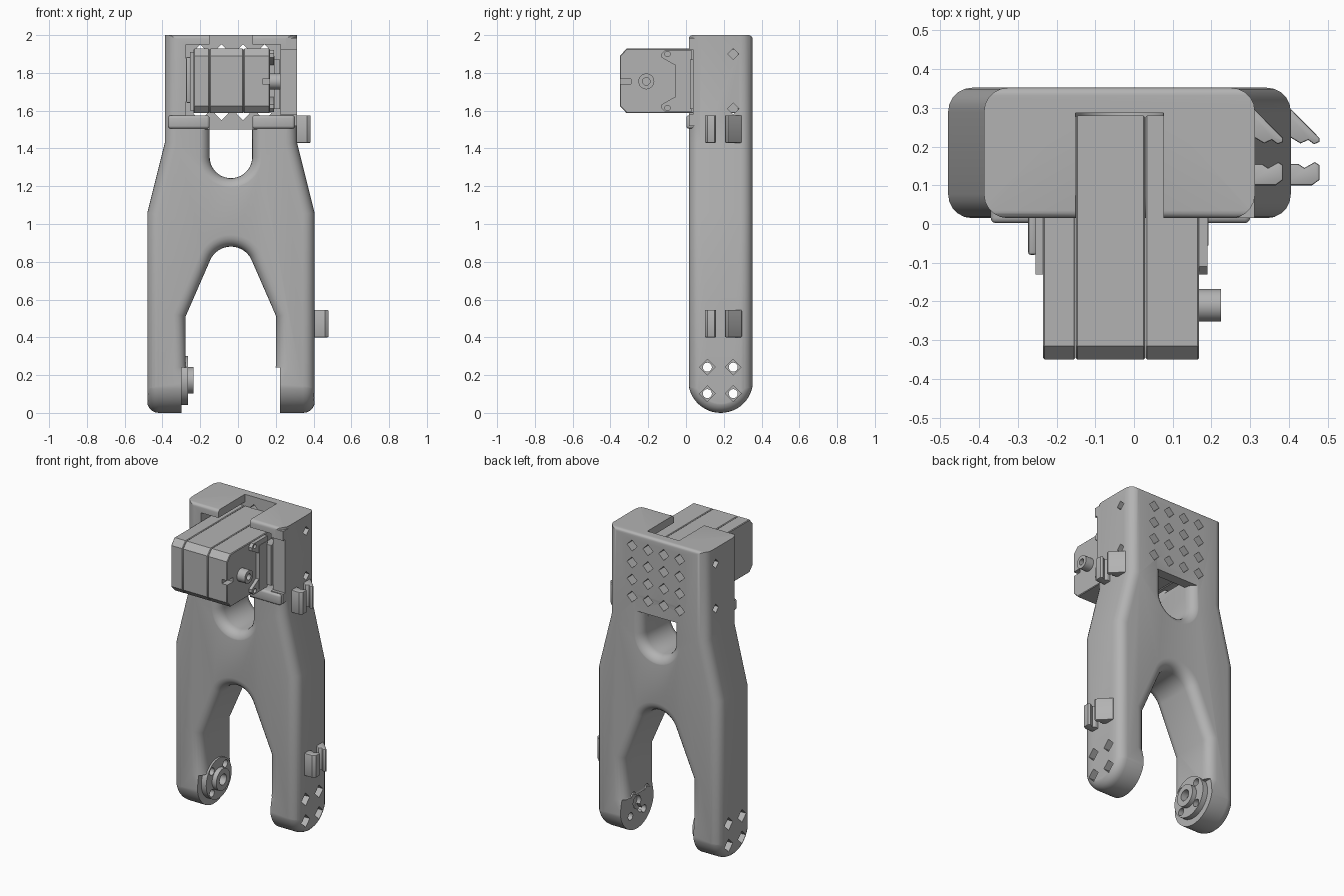
import bpy, bmesh
from math import sin, cos, pi, radians
from mathutils import Vector

cube = bpy.data.objects.get("Cube")
if cube:
    bpy.data.objects.remove(cube)

grey = bpy.data.materials.new("plain_grey")
grey.use_nodes = True
GREY = (0.45, 0.45, 0.45, 1)
grey.diffuse_color = GREY
grey.node_tree.nodes["Principled BSDF"].inputs["Base Color"].default_value = GREY

CX = -0.0375               # symmetry plane of the frame
Y0, Y1 = 0.015, 0.352      # front and back of the frame
YC = (Y0 + Y1) / 2
R = (Y1 - Y0) / 2
FILLET = 0.062
parts = []


def arc(u, v, r, a0, a1, n=14):
    """Points along an arc, angles in degrees."""
    return [(u + r * cos(radians(a0 + (a1 - a0) * i / n)),
             v + r * sin(radians(a0 + (a1 - a0) * i / n))) for i in range(n + 1)]


def ngon(u, v, r, n=24):
    return [(u + r * cos(2 * pi * i / n), v + r * sin(2 * pi * i / n)) for i in range(n)]


def box(x0, x1, y0, y1, z0, z1):
    return ([(x0, y0), (x1, y0), (x1, y1), (x0, y1)], "z", z0, z1)


def shrink(pts, d):
    """Offset a closed profile inwards by d (outwards when negative)."""
    p = [Vector(q) for q in pts]
    turn = 1 if sum(p[i - 1].cross(p[i]) for i in range(len(p))) > 0 else -1
    out = []
    for i in range(len(p)):
        a = (p[i] - p[i - 1]).normalized()
        b = (p[(i + 1) % len(p)] - p[i]).normalized()
        n1, n2 = Vector((-a.y, a.x)) * turn, Vector((-b.y, b.x)) * turn
        out.append(p[i] + (n1 + n2) * d / (1 + n1.dot(n2)))
    return out


def add_prism(bm, pts, axis, a, b, fillet=0, steps=5):
    """Closed prism; a fillet rounds its ends, a negative one flares them."""
    place = {"x": lambda p, t: (t, p[0], p[1]),
             "y": lambda p, t: (p[0], t, p[1]),
             "z": lambda p, t: (p[0], p[1], t)}[axis]
    sections = [(0, 0)]
    if fillet:
        turns = [pi / 2 * i / steps for i in range(steps + 1)]
        sections = [(fillet * (1 - sin(t)), abs(fillet) * (1 - cos(t))) for t in turns]
    levels = [(d, a + t) for d, t in sections] + [(d, b - t) for d, t in sections[::-1]]
    rings = [[bm.verts.new(place(p, t)) for p in shrink(pts, d)] for d, t in levels]
    bm.faces.new(rings[0])
    bm.faces.new(rings[-1][::-1])
    for lo, hi in zip(rings, rings[1:]):
        for i in range(len(pts)):
            j = (i + 1) % len(pts)
            bm.faces.new((lo[i], hi[i], hi[j], lo[j]))


def solid(name, *prisms):
    bm = bmesh.new()
    for prism in prisms:
        add_prism(bm, *prism)
    bmesh.ops.recalc_face_normals(bm, faces=bm.faces)
    mesh = bpy.data.meshes.new(name)
    bm.to_mesh(mesh)
    bm.free()
    ob = bpy.data.objects.new(name, mesh)
    bpy.context.scene.collection.objects.link(ob)
    return ob


def part(name, *prisms):
    ob = solid(name, *prisms)
    parts.append(ob)
    return ob


def bake(ob):
    bpy.context.view_layer.update()
    dg = bpy.context.evaluated_depsgraph_get()
    mesh = bpy.data.meshes.new_from_object(ob.evaluated_get(dg))
    ob.modifiers.clear()
    ob.data = mesh


def combine(ob, operation, *prisms):
    tool = solid("helper", *prisms)
    tool.hide_render = True
    mod = ob.modifiers.new("boolean", "BOOLEAN")
    mod.operation, mod.solver, mod.object = operation, "EXACT", tool
    bake(ob)
    bpy.data.objects.remove(tool)


def bevel(ob, width, segments=2, angle=30):
    mod = ob.modifiers.new("bevel", "BEVEL")
    mod.width, mod.segments = width, segments
    mod.limit_method, mod.angle_limit = "ANGLE", radians(angle)
    bake(ob)


# Frame: forked outline with soft edges, then rounded feet and top edge
half = [(0.35, 2.2), (0.35, 1.43), (0.4425, 1.06), (0.4425, -0.1), (0.09, -0.1),
        (0.15, 0.07), (0.24, 0.25), (0.24, 0.51)] + arc(0, 0.76, 0.12, 23, 90)
outline = [(CX + u, z) for u, z in half] + [(CX - u, z) for u, z in half[-2::-1]]
frame = part("forked_frame", (outline, "y", Y0, Y1, FILLET))
RP = R + 0.003
pill = (arc(YC, RP, RP, 180, 360, 24) + arc(Y1 - 0.02, 1.98, 0.02, 0, 90, 4)
        + arc(Y0 + 0.02, 1.98, 0.02, 90, 180, 4))
combine(frame, "INTERSECT", (pill, "x", CX - 0.4445, CX + 0.4445, FILLET))
window = [(CX + 0.1125, 1.56)] + arc(CX, 1.355, 0.1125, 0, -180, 20) + [(CX - 0.1125, 1.56)]
combine(frame, "DIFFERENCE", (window, "y", Y0 - 0.002, Y1 + 0.002, -FILLET))

# Square window head and square front corner
combine(frame, "UNION", box(-0.25, 0.18, Y0 + 0.001, Y1 - 0.001, 1.5, 1.66))
combine(frame, "UNION", box(0.2, 0.3115, Y0 + 0.001, 0.1, 1.52, 1.985))

# Motor pocket, top slot, side recess and gap between the feet
combine(frame, "DIFFERENCE", box(-0.275, 0.225, -0.2, 0.285, 1.545, 1.95))
combine(frame, "DIFFERENCE", box(-0.151, 0.076, -0.2, 0.286, 1.45, 2.2))
combine(frame, "DIFFERENCE", box(0.19, 0.5, -0.2, 0.036, 1.58, 1.925))
combine(frame, "DIFFERENCE", box(-0.3, 0.222, -0.2, 0.6, -0.2, 0.24))

# Grid of diamond vents in the back
combine(frame, "DIFFERENCE", *[
    (ngon(-0.2 + 0.1133 * i, 1.585 + 0.11 * j, 0.036, 4), "y", 0.25, 0.5)
    for i in range(4) for j in range(4)])

# Screw holes with diamond counterbores on both sides
foot_holes = [(y, z) for y in (0.113, 0.25) for z in (0.102, 0.242)]
combine(frame, "DIFFERENCE", *[(ngon(y, z, 0.024, 16), "x", -1, 1) for y, z in foot_holes])
combine(frame, "DIFFERENCE", *[(ngon(y, z, 0.042, 4), "x", a, b) for y, z in foot_holes
                               for a, b in ((-0.6, -0.4), (0.325, 0.6))])
combine(frame, "DIFFERENCE", *[(ngon(0.25, z, 0.03, 4), "x", a, b) for z in (1.61, 1.9)
                               for a, b in ((-0.6, -0.2), (0.2, 0.6))])

# Arm-shaped socket inside the left foot
combine(frame, "DIFFERENCE", (ngon(YC, 0.172, 0.04, 16), "x", 0.2, 0.25))
combine(frame, "DIFFERENCE",
        ([(0.13, 0.11), (0.15, 0.09), (0.21, 0.15), (0.18, 0.19)], "x", 0.2, 0.246))

# Round coupling on the right foot
coupling = part("foot_coupling", (ngon(YC, 0.172, 0.13, 40), "x", -0.31, -0.265))
combine(coupling, "UNION", (ngon(YC, 0.172, 0.07, 32), "x", -0.29, -0.235))
combine(coupling, "DIFFERENCE", (ngon(YC, 0.172, 0.035, 20), "x", -0.28, -0.2))
combine(coupling, "DIFFERENCE", *[(ngon(y, z, 0.024, 16), "x", -0.5, -0.1) for y, z in foot_holes])

# Rounded lips under the motor
for name, x0, x1 in (("right_lip", -0.37, -0.151), ("left_lip", 0.076, 0.3)):
    bevel(part(name, box(x0, x1, 0.002, 0.1, 1.505, 1.575)), 0.014, 3)

# Motor case in three slabs with seams
case = [(-0.35, 1.625), (-0.315, 1.587), (0.28, 1.587), (0.28, 1.928),
        (-0.315, 1.928), (-0.35, 1.89)]
cuts = (-0.235, -0.15, 0.03, 0.17)
for i, name in enumerate(("motor_right_cover", "motor_middle", "motor_left_cover")):
    slab = part(name, (case, "x", cuts[i], cuts[i + 1] - 0.0015, 0.004, 1))
    if i == 2:
        combine(slab, "DIFFERENCE", box(0.13, 0.2, -0.4, -0.29, 1.74, 1.768))

# Output shaft
shaft = part("motor_shaft", (ngon(-0.21, 1.755, 0.042, 32), "x", 0.16, 0.225))
combine(shaft, "DIFFERENCE", (ngon(-0.21, 1.755, 0.02, 20), "x", 0.19, 0.3))

# Mounting ears, mirrored about the shaft height
for name, s in (("upper_ear", 1), ("lower_ear", -1)):
    pts = [(y, 1.757 + s * h) for y, h in
           ((0.03, 0.165), (-0.11, 0.165), (-0.13, 0.145), (-0.13, 0.125),
            (-0.06, 0.085), (0.03, 0.085))]
    ear = part(name, (pts, "x", 0.165, 0.19))
    combine(ear, "DIFFERENCE", (ngon(-0.098, 1.757 + s * 0.143, 0.014, 16), "x", 0.1, 0.3))
part("connector_bar", box(0.165, 0.192, -0.055, 0.02, 1.61, 1.89))
part("connector_block", box(0.165, 0.222, 0.02, 0.1, 1.61, 1.87))
part("right_mount", box(-0.255, -0.23, -0.13, 0.2, 1.6, 1.91))
bevel(part("right_mount_cap", box(-0.274, -0.25, -0.08, 0.1, 1.64, 1.885)), 0.008)

# Cable clips on the left side
hook = [(-0.02, 0.1), (0.055, 0.1), (0.074, 0.114), (0.074, 0.152), (0.062, 0.16),
        (0.035, 0.145), (0.02, 0.155), (-0.02, 0.155)]
catch = [(-0.02, 0.297), (0.002, 0.295), (0.074, 0.222), (0.074, 0.212), (0.06, 0.206),
         (0.045, 0.217), (0.025, 0.208), (-0.02, 0.235)]
for level, x, z in (("upper", 0.311, 1.43), ("lower", 0.405, 0.4)):
    for kind, pts in (("hook", hook), ("catch", catch)):
        part(level + "_clip_" + kind,
             ([(x + u, y) for u, y in pts], "z", z, z + 0.145, 0.005, 2))

# Colour and shading
bpy.ops.object.select_all(action="DESELECT")
for ob in parts:
    ob.data.materials.clear()
    ob.data.materials.append(grey)
    ob.select_set(True)
bpy.context.view_layer.objects.active = frame
bpy.ops.object.shade_smooth_by_angle(angle=radians(30))
